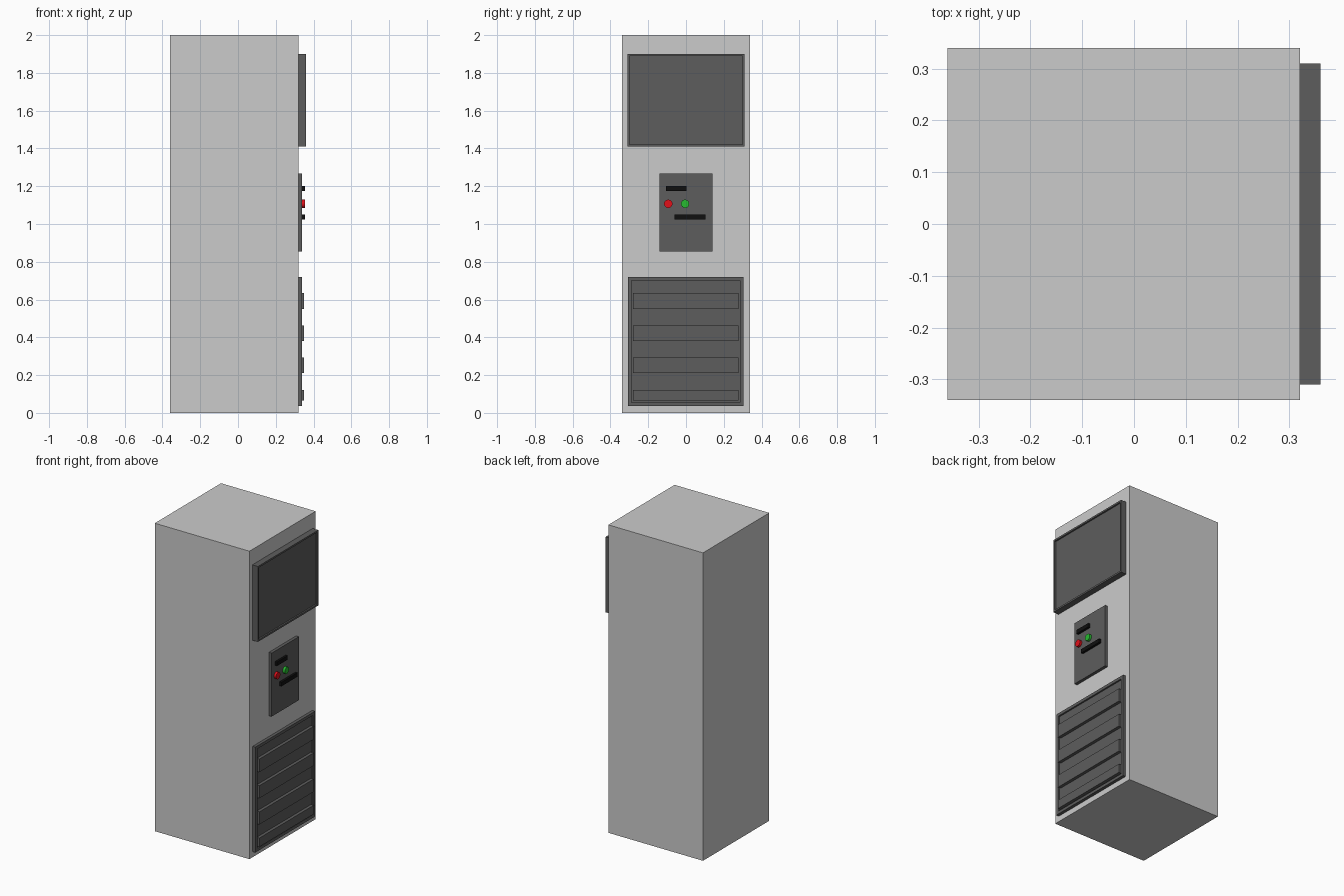
import bpy, bmesh, math
from mathutils import Vector

if "Cube" in bpy.data.objects:
    bpy.data.objects.remove(bpy.data.objects["Cube"])


def material(name, rgb):
    m = bpy.data.materials.new(name)
    m.diffuse_color = (*rgb, 1)
    m.use_nodes = True
    m.node_tree.nodes["Principled BSDF"].inputs["Base Color"].default_value = m.diffuse_color
    return m


dark = material("dark_grey", (0.11, 0.11, 0.11))
black = material("black", (0.005, 0.005, 0.005))
red = material("red", (0.75, 0.005, 0.01))
green = material("green", (0.02, 0.5, 0.03))


def box(name, x, y, z, mat=None, rim=0, depth=0):
    """Box from (min, max) ranges; rim and depth recess its +x face."""
    bm = bmesh.new()
    bmesh.ops.create_cube(bm, size=1)
    for v in bm.verts:
        v.co = Vector([(r[0] + r[1]) / 2 + c * (r[1] - r[0])
                       for r, c in zip((x, y, z), v.co)])
    if rim:
        bm.normal_update()
        face = max(bm.faces, key=lambda f: f.normal.x)
        bmesh.ops.inset_region(bm, faces=[face], thickness=rim)
        floor = bmesh.ops.extrude_discrete_faces(bm, faces=[face])["faces"][0]
        bmesh.ops.translate(bm, verts=floor.verts, vec=(-depth, 0, 0))
    me = bpy.data.meshes.new(name)
    bm.to_mesh(me)
    bm.free()
    ob = bpy.data.objects.new(name, me)
    bpy.context.collection.objects.link(ob)
    if mat:
        me.materials.append(mat)
    return ob


def button(name, y, z, mat):
    bpy.ops.mesh.primitive_cylinder_add(
        vertices=24, radius=0.022, depth=0.02,
        location=(0.345, y, z), rotation=(0, math.pi / 2, 0))
    ob = bpy.context.object
    ob.name = name
    ob.data.materials.append(mat)
    bpy.ops.object.shade_smooth_by_angle()


# Cabinet
box("cabinet", (-0.36, 0.32), (-0.34, 0.34), (0, 2))

# Screen with a thin raised bezel
box("screen", (0.32, 0.36), (-0.31, 0.31), (1.41, 1.90), dark, 0.016, 0.01)

# Control panel with slots and buttons
box("control_panel", (0.32, 0.34), (-0.14, 0.14), (0.855, 1.267), dark)
box("upper_slot", (0.335, 0.355), (-0.105, 0.003), (1.174, 1.20), black)
box("lower_slot", (0.335, 0.355), (-0.062, 0.102), (1.025, 1.051), black)
button("red_button", -0.094, 1.107, red)
button("green_button", -0.005, 1.107, green)

# Vent: recessed frame with protruding slats
box("vent_frame", (0.32, 0.34), (-0.307, 0.305), (0.036, 0.72), dark, 0.027, 0.01)
for i, (lo, hi) in enumerate([(0.065, 0.122), (0.21, 0.292), (0.38, 0.462), (0.55, 0.635)]):
    box(f"vent_slat_{i + 1}", (0.325, 0.35), (-0.28, 0.278), (lo, hi), dark)
